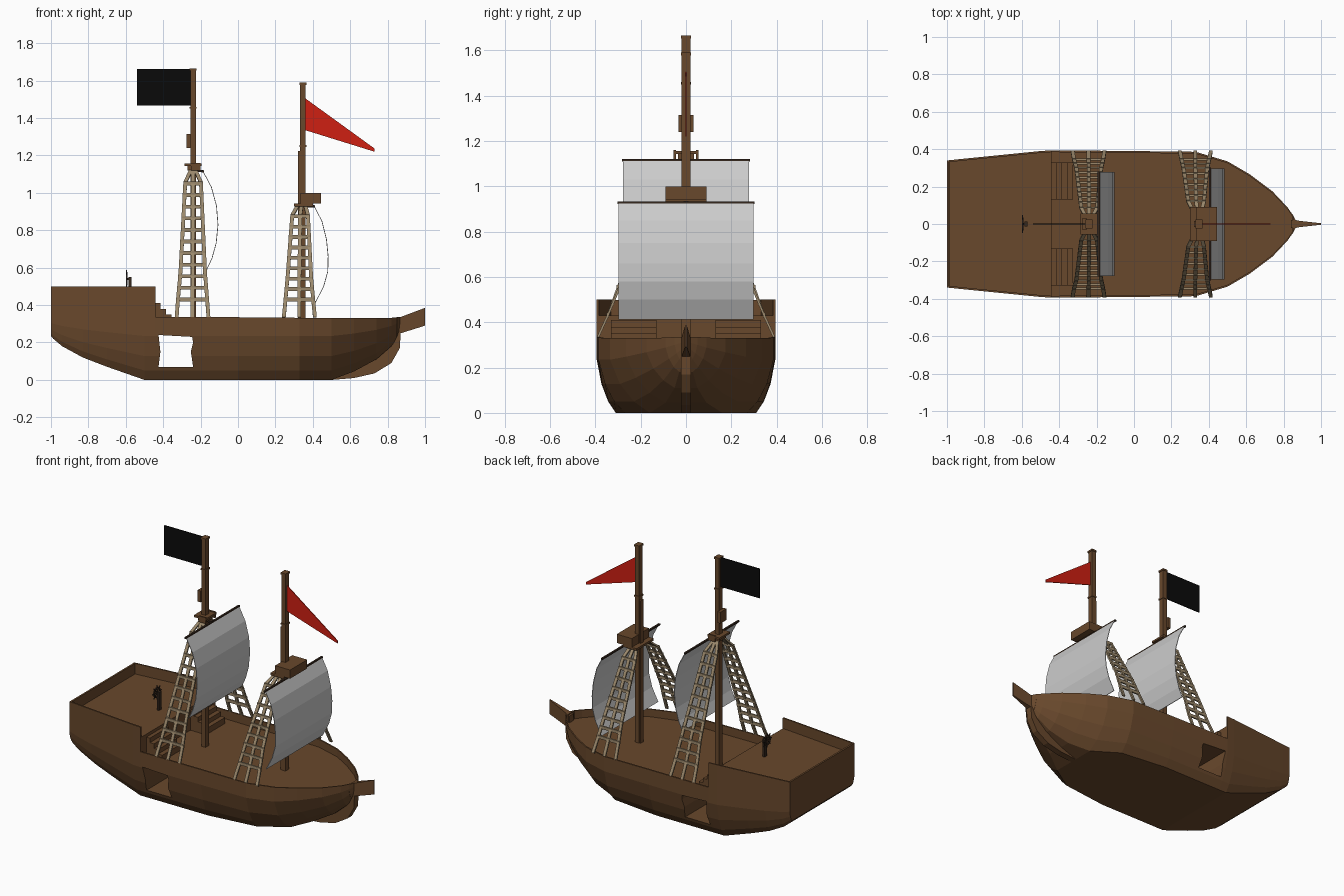
import bpy, bmesh, math
from mathutils import Vector

if "Cube" in bpy.data.objects:
    bpy.data.objects.remove(bpy.data.objects["Cube"])


def material(name, rgb):
    m = bpy.data.materials.new(name)
    m.diffuse_color = (*rgb, 1)
    m.use_nodes = True
    m.node_tree.nodes["Principled BSDF"].inputs["Base Color"].default_value = m.diffuse_color
    return m


WOOD = material("wood", (0.14, 0.065, 0.025))
DARK = material("dark_wood", (0.035, 0.02, 0.012))
ROPE = material("rope", (0.33, 0.25, 0.15))
RED = material("red_cloth", (0.62, 0.014, 0.006))
BLACK = material("black_cloth", (0.003, 0.003, 0.003))


def finish(name, bm, mat=None):
    bmesh.ops.recalc_face_normals(bm, faces=bm.faces)
    me = bpy.data.meshes.new(name)
    bm.to_mesh(me)
    bm.free()
    ob = bpy.data.objects.new(name, me)
    bpy.context.collection.objects.link(ob)
    if mat:
        me.materials.append(mat)
    return ob


def loft(bm, rings):
    # closed rings of equal length, capped at both ends
    vs = [[bm.verts.new(p) for p in r] for r in rings]
    n = len(vs[0])
    for a, b in zip(vs, vs[1:]):
        for i in range(n):
            j = (i + 1) % n
            bm.faces.new((a[i], a[j], b[j], b[i]))
    bm.faces.new(vs[0])
    bm.faces.new(vs[-1])


def add_box(bm, x0, x1, y0, y1, z0, z1):
    loft(bm, [[(x0, y0, z), (x1, y0, z), (x1, y1, z), (x0, y1, z)] for z in (z0, z1)])


def boxes(name, specs, mat):
    bm = bmesh.new()
    for s in specs:
        add_box(bm, *s)
    return finish(name, bm, mat)


def prism(name, pts, half, mat):
    # xz outline extruded along y
    bm = bmesh.new()
    loft(bm, [[(x, y, z) for x, z in pts] for y in (-half, half)])
    return finish(name, bm, mat)


def add_strut(bm, p, q, w, t, wide):
    # rectangular bar from p to q, w along "wide", t across it
    p, q, wide = Vector(p), Vector(q), Vector(wide)
    d = (q - p).normalized()
    n = d.cross(wide).normalized() * t / 2
    s = wide * w / 2
    loft(bm, [[c + s + n, c - s + n, c - s - n, c + s - n] for c in (p, q)])


# Hull: x, top half width, bottom half width, keel z, rail z, deck z
stations = [
    (-1.0, .34, .32, .235, .5, .499), (-.988, .341, .32, .22, .5, .499),
    (-.987, .341, .32, .219, .5, .43), (-.94, .346, .315, .18, .5, .43),
    (-.83, .357, .31, .12, .5, .43), (-.7, .37, .31, .07, .5, .43),
    (-.5, .39, .31, 0, .5, .43), (-.441, .394, .31, 0, .5, .43),
    (-.44, .394, .31, 0, .337, .28), (0, .39, .31, 0, .335, .28),
    (.33, .386, .27, 0, .332, .28), (.5, .335, .16, 0, .33, .28),
    (.62, .265, .09, .045, .33, .28), (.74, .175, .05, .11, .33, .28),
    (.82, .09, .03, .18, .332, .28), (.848, .05, .015, .22, .335, .28),
    (.849, .05, .015, .22, .335, .334), (.865, .02, .01, .25, .335, .334)]
bm = bmesh.new()
rings = []
for x, w, wb, zb, top, deck in stations:
    wi = max(w - .01, w * .6)
    half = [(wi, deck), (wi, top), (w, top)]
    for f, b in ((.7, 1), (.38, .75), (.15, .4), (0, 0)):
        half.append((wb + (w - wb) * b, zb + (.335 - zb) * f))
    rings.append([(x, y, z) for y, z in half] + [(x, -y, z) for y, z in reversed(half)])
loft(bm, rings)
hull = finish("hull", bm, WOOD)

# Opening through both sides of the hull
cutter = prism("hull_opening_cutter", [(-.425, .24), (-.245, .23), (-.24, .2), (-.252, .15),
                                       (-.24, .07), (-.425, .07), (-.415, .15)], .6, WOOD)
cutter.hide_render = True
mod = hull.modifiers.new("opening", 'BOOLEAN')
mod.object = cutter
mod.operation = 'DIFFERENCE'
mod.solver = 'EXACT'
bpy.context.view_layer.objects.active = hull
bpy.ops.object.modifier_apply(modifier="opening")
bpy.data.objects.remove(cutter)

# Stem keel and bowsprit
prism("stem_keel", [(.45, .01), (.5, 0), (.62, .01), (.73, .035), (.82, .09), (.865, .17),
                    (.87, .25), (.84, .25), (.72, .12), (.6, .06)], .022, WOOD)
bm = bmesh.new()
loft(bm, [[(x, -h, z0), (x, h, z0), (x, h, z1), (x, -h, z1)]
          for x, h, z0, z1 in ((.84, .022, .24, .325), (1, .004, .29, .385))])
finish("bowsprit", bm, WOOD)

# Stairs to the quarterdeck, one flight per side
boxes("stairs", [(-.445, -.415 + .03 * i, s * .23 - .1, s * .23 + .1, .27, .41 - .03 * i)
                 for s in (-1, 1) for i in range(4)], WOOD)

# Masts with caps, bands and platforms
for name, x, top, band in (("main_mast", -.24, 1.665, 1.455), ("fore_mast", .347, 1.59, 1.25)):
    boxes(name, [(x - .015, x + .015, -.019, .019, .27, top - .008),
                 (x - .019, x + .019, -.023, .023, top - .012, top),
                 (x - .019, x + .019, -.023, .023, band - .005, band + .005)], WOOD)
boxes("main_crosstrees", [(-.285, -.195, -.055, .055, 1.143, 1.156),
                          (-.27, -.21, -.035, .035, 1.12, 1.143),
                          (-.25, -.2, .045, .055, 1.12, 1.16),
                          (-.25, -.2, -.055, -.045, 1.12, 1.16)], WOOD)
boxes("mast_block", [(-.275, -.253, -.032, .032, 1.24, 1.315)], WOOD)
boxes("fore_mast_support", [(.322, .334, -.015, .015, .27, 1.225)], WOOD)
boxes("crows_nest", [(.335, .445, -.09, .09, .942, 1.0),
                     (.3, .4, -.09, .09, .928, .942)], WOOD)


# Sails with yards
def sail(name, profile, half, mast_x):
    bm = bmesh.new()
    outline = profile + [(x - .004, z) for x, z in reversed(profile)]
    n = len(profile)
    sides = [[bm.verts.new((x, y, z)) for x, z in outline] for y in (-half, half)]
    a, b = sides
    for i in range(2 * n):
        j = (i + 1) % (2 * n)
        bm.faces.new((a[i], a[j], b[j], b[i]))
    for v in sides:
        for i in range(n - 1):
            bm.faces.new((v[i], v[i + 1], v[2 * n - 2 - i], v[2 * n - 1 - i]))
    finish(name, bm)
    x, z = profile[0]
    boxes(name + "_yard", [(x - .01, x + .002, -half - .005, half + .005, z - .005, z + .005),
                           (mast_x, x, -.012, .012, z - .004, z + .008)], DARK)


sail("main_sail", [(-.185, 1.115), (-.14, 1.03), (-.113, .93), (-.105, .83), (-.115, .73),
                   (-.137, .65), (-.165, .59)], .277, -.24)
sail("fore_sail", [(.41, .927), (.45, .85), (.475, .75), (.484, .66), (.482, .58),
                   (.46, .5), (.415, .412)], .297, .347)


# Shrouds: uprights following a (z, y, centre x, half spread) path, crossed by rungs
def shrouds(name, path, rung_z0, rung_z1, count):
    bm = bmesh.new()
    for s in (-1, 1):
        for k in (-1, 0, 1):
            pts = [(cx + k * h, s * y, z) for z, y, cx, h in path]
            for p, q in zip(pts, pts[1:]):
                add_strut(bm, p, q, .02, .01, (1, 0, 0))
        for i in range(count):
            z = rung_z0 + (rung_z1 - rung_z0) * i / (count - 1)
            for a, b in zip(path, path[1:]):
                if a[0] <= z <= b[0]:
                    t = (z - a[0]) / (b[0] - a[0])
                    y, cx, h = (a[j] + (b[j] - a[j]) * t for j in (1, 2, 3))
                    add_strut(bm, (cx - h - .01, s * y, z), (cx + h + .01, s * y, z),
                              .02, .01, (0, 0, 1))
                    break
    finish(name, bm, ROPE)


shrouds("main_shrouds", [(.335, .388, -.243, .085), (.43, .345, -.243, .078),
                         (.57, .295, -.242, .066), (1.055, .085, -.24, .042),
                         (1.125, .025, -.24, .01)], .43, 1.05, 11)
shrouds("fore_shrouds", [(.335, .388, .328, .083), (.43, .345, .328, .074),
                         (.55, .295, .328, .063), (.88, .12, .332, .042),
                         (.932, .06, .34, .02)], .43, .875, 9)

# Flags
prism("black_flag", [(-.54, 1.468), (-.253, 1.468), (-.253, 1.663), (-.54, 1.663)], .003, BLACK)
prism("red_pennant", [(.36, 1.335), (.73, 1.22), (.73, 1.237), (.36, 1.505)], .003, RED)

# Steering wheel with spokes, on its stand
bm = bmesh.new()
N = 8
for i in range(N):
    a0, a1 = (2 * math.pi * k / N for k in (i, i + 1))
    p, q = (Vector((-.595, math.cos(a) * .032, .54 + math.sin(a) * .032)) for a in (a0, a1))
    add_strut(bm, p, q, .008, .008, (1, 0, 0))
    tip = Vector((-.595, math.cos(a0) * .047, .54 + math.sin(a0) * .047))
    add_strut(bm, (-.595, 0, .54), tip, .005, .005, (1, 0, 0))
finish("steering_wheel", bm, DARK)
boxes("wheel_stand", [(-.586, -.57, -.014, .014, .425, .55),
                      (-.6, -.586, -.006, .006, .534, .546)], DARK)
